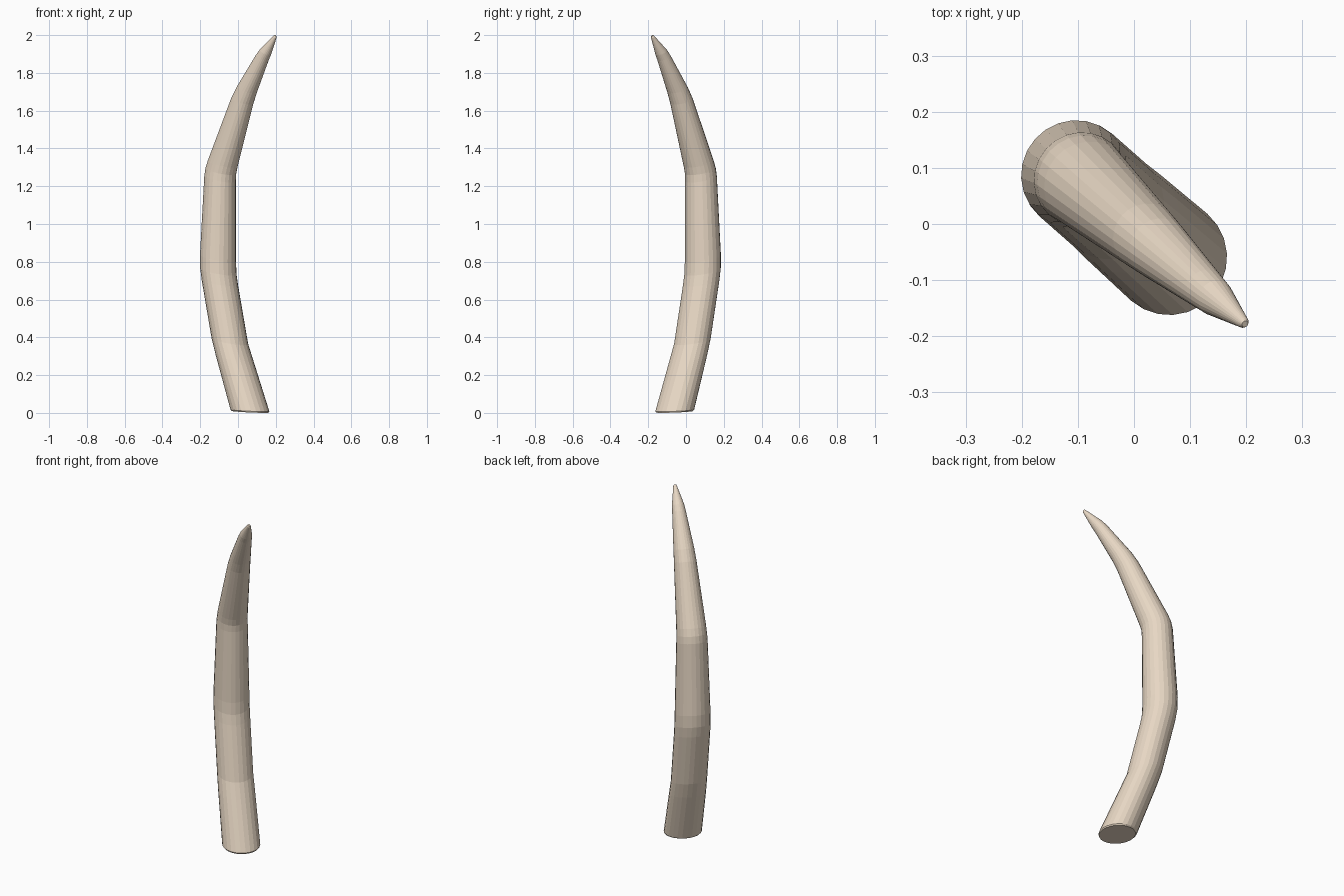
import bpy, bmesh
from math import sin, cos, pi
from mathutils import Vector

if "Cube" in bpy.data.objects:
    bpy.data.objects.remove(bpy.data.objects["Cube"])

SIDES = 24
U = Vector((0.75, -0.66, 0)).normalized()   # horizontal direction of the bend
V = Vector((-U.y, U.x, 0))                  # sideways direction

# cross-sections: centre x, centre z, radius, tilt towards the bend
rings = [
    (0.065, 0.006, 0.098, 0.06),
    (0.063, 0.013, 0.103, 0.06),
    (-0.018, 0.29, 0.100, 0.17),
    (-0.043, 0.38, 0.098, 0.21),
    (-0.096, 0.69, 0.098, 0.22),
    (-0.104, 0.75, 0.098, 0.24),
    (-0.106, 0.82, 0.097, 0.25),
    (-0.095, 1.24, 0.085, 0.25),
    (-0.091, 1.28, 0.083, 0.26),
    (-0.081, 1.32, 0.081, 0.27),
    (0.022, 1.65, 0.061, 0.30),
    (0.046, 1.71, 0.056, 0.33),
    (0.128, 1.88, 0.037, 0.45),
    (0.145, 1.91, 0.033, 0.50),
    (0.195, 1.990, 0.010, 0.55),
    (0.198, 1.997, 0.006, 0.55),
]

# curved horn: loft the rings and cap both ends
bm = bmesh.new()
loops = []
for x, z, r, t in rings:
    c = Vector((x, -0.004 - 0.88 * x, z))
    a = U * cos(t) - Vector((0, 0, sin(t)))
    loops.append([bm.verts.new(c + r * (a * cos(2 * pi * i / SIDES) + V * sin(2 * pi * i / SIDES)))
                  for i in range(SIDES)])
for lo, hi in zip(loops, loops[1:]):
    for i in range(SIDES):
        j = (i + 1) % SIDES
        bm.faces.new((lo[i], lo[j], hi[j], hi[i]))
bm.faces.new(loops[0][::-1])
bm.faces.new(loops[-1])
bmesh.ops.recalc_face_normals(bm, faces=bm.faces)
mesh = bpy.data.meshes.new("horn")
bm.to_mesh(mesh)
bm.free()
horn = bpy.data.objects.new("horn", mesh)
bpy.context.collection.objects.link(horn)

# ivory colour
ivory = bpy.data.materials.new("ivory")
ivory.diffuse_color = (0.80, 0.68, 0.55, 1)
ivory.use_nodes = True
ivory.node_tree.nodes["Principled BSDF"].inputs["Base Color"].default_value = ivory.diffuse_color
mesh.materials.append(ivory)
